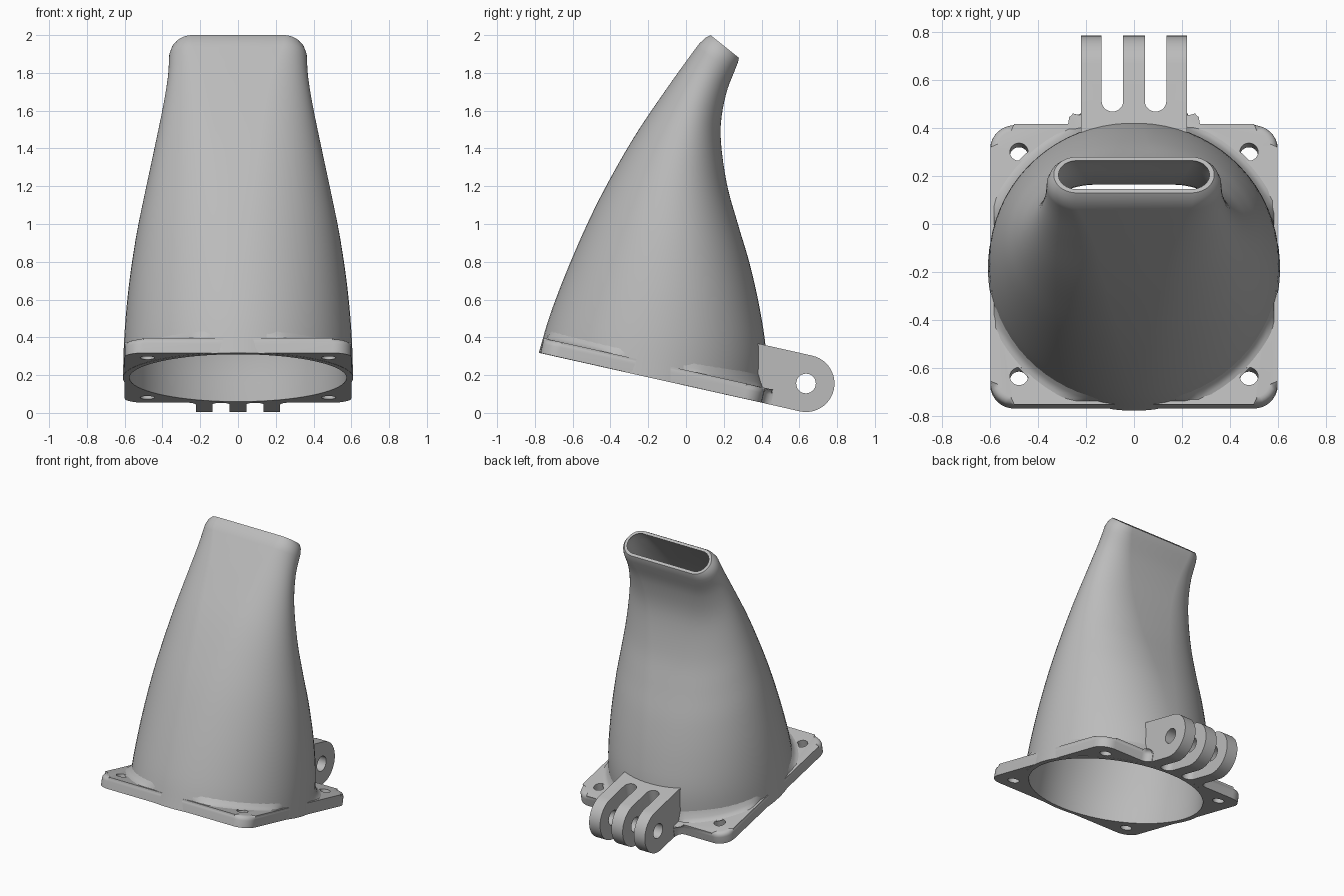
import bpy, bmesh, math
from mathutils import Matrix, Vector

cube = bpy.data.objects.get("Cube")
if cube:
    bpy.data.objects.remove(cube, do_unlink=True)

grey = bpy.data.materials.new("plain_grey")
grey.use_nodes = True
grey.diffuse_color = (0.5, 0.5, 0.5, 1)
grey.node_tree.nodes["Principled BSDF"].inputs["Base Color"].default_value = grey.diffuse_color

# Tilted frame of the mounting face: x across, y along the plate, z out of it
BASE = Matrix.Translation((0, -0.185, 0.186)) @ Matrix.Rotation(math.radians(-12.65), 4, "X")
SIDES = 72


def finish(name, bm, matrix=Matrix()):
    """Turn a bmesh into a grey object."""
    bm.transform(matrix)
    bmesh.ops.recalc_face_normals(bm, faces=bm.faces)
    mesh = bpy.data.meshes.new(name)
    bm.to_mesh(mesh)
    bm.free()
    mesh.materials.append(grey)
    obj = bpy.data.objects.new(name, mesh)
    bpy.context.collection.objects.link(obj)
    return obj


def select(obj):
    bpy.ops.object.select_all(action="DESELECT")
    obj.select_set(True)
    bpy.context.view_layer.objects.active = obj


def smooth(obj):
    select(obj)
    bpy.ops.object.shade_smooth_by_angle(angle=math.radians(32))


def cut(obj, cutters):
    """Subtract each cutter from the object."""
    select(obj)
    for cutter in cutters:
        mod = obj.modifiers.new("cut", "BOOLEAN")
        mod.operation = "DIFFERENCE"
        mod.solver = "EXACT"
        mod.object = cutter
        bpy.ops.object.modifier_apply(modifier=mod.name)


def arc(cx, cy, r, start, end, steps):
    angles = [math.radians(start + (end - start) * i / steps) for i in range(steps + 1)]
    return [(cx + r * math.cos(a), cy + r * math.sin(a)) for a in angles]


def prism(name, outline, low, high, across=False, bevel=0):
    """Extrude an outline out of the plate, or across x."""
    bm = bmesh.new()
    rings = []
    for d in (low, high):
        rings.append([bm.verts.new((d, p, q) if across else (p, q, d)) for p, q in outline])
        bm.faces.new(rings[-1])
    for i in range(len(outline)):
        bm.faces.new((rings[0][i - 1], rings[0][i], rings[1][i], rings[1][i - 1]))
    if bevel:
        top = [bm.edges.get((rings[1][i - 1], rings[1][i])) for i in range(len(outline))]
        bmesh.ops.bevel(bm, geom=top, offset=bevel, segments=4, profile=0.5, affect="EDGES")
    return finish(name, bm, BASE)


def bridge(bm, a, b):
    for i in range(len(a)):
        bm.faces.new((a[i - 1], a[i], b[i], b[i - 1]))


# Duct sections: front y, front z, rear y, rear z, half width
keys = [Vector(k) for k in (
    (-0.78, 0.318, 0.41, 0.052, 0.61),
    (-0.72, 0.52, 0.425, 0.30, 0.602),
    (-0.62, 0.78, 0.395, 0.53, 0.58),
    (-0.50, 1.05, 0.34, 0.78, 0.542),
    (-0.38, 1.28, 0.275, 1.0, 0.497),
    (-0.25, 1.50, 0.215, 1.22, 0.45),
    (-0.10, 1.72, 0.183, 1.48, 0.40),
    (0.0, 1.86, 0.21, 1.68, 0.372),
    (0.07, 1.955, 0.265, 1.83, 0.364))]
sections = []
padded = [2 * keys[0] - keys[1]] + keys + [2 * keys[-1] - keys[-2]]
for a, b, c, d in zip(padded, padded[1:], padded[2:], padded[3:]):
    for step in range(5):
        t = step / 5
        sections.append(0.5 * (2 * b + (c - a) * t + (2 * a - 5 * b + 4 * c - d) * t * t
                               + (3 * b - a - 3 * c + d) * t ** 3))
sections += [keys[-1], Vector((0.105, 1.987, 0.276, 1.858, 0.353)),
             Vector((0.13, 2.0, 0.28, 1.88, 0.335))]


def duct_rings(bm, inset):
    """Rings that blend from a circle to a slot, inset by a share of the wall."""
    rings = []
    for k, (fy, fz, ry, rz, w) in enumerate(sections):
        t = k / (len(sections) - 1)
        wall = inset * (0.035 - 0.015 * t)
        front, rear = Vector((0, fy, fz)), Vector((0, ry, rz))
        mid, axis = (front + rear) / 2, (rear - front).normalized()
        h, w = (rear - front).length / 2 - wall, w - wall
        ring = []
        for i in range(SIDES):
            a = 2 * math.pi * (i + 0.5) / SIDES
            slot = math.copysign(w - h, math.cos(a)) + h * math.cos(a)
            x = (1 - t) * w * math.cos(a) + t * slot
            ring.append(bm.verts.new(mid + axis * h * math.sin(a) + Vector((x, 0, 0))))
        rings.append(ring)
    return rings


# Hollow duct
bm = bmesh.new()
loop = duct_rings(bm, 0) + duct_rings(bm, 1)[::-1]
for i in range(len(loop)):
    bridge(bm, loop[i - 1], loop[i])
smooth(finish("duct", bm))

# Solid core that clears the inside of the duct, reaching below the plate
bm = bmesh.new()
rings = duct_rings(bm, 0.5)
below = BASE.to_3x3() @ Vector((0, 0, -0.1))
rings.insert(0, [bm.verts.new(v.co + below) for v in rings[0]])
for a, b in zip(rings, rings[1:]):
    bridge(bm, a, b)
bm.faces.new(rings[0])
bm.faces.new(rings[-1])
core = finish("core_cutter", bm)

# Mounting plate with rounded corners, flared into the hinge at the back
half, r = 0.6, 0.1
right = (arc(half - r, r - half, r, -90, 0, 8) + arc(half - r, half - r, r, 0, 90, 8)
         + arc(0.275, half + 0.05, 0.05, 270, 180, 6))
outline = right + [(-x, y) for x, y in reversed(right)]
plate = prism("mounting_plate", outline, 0, 0.08, bevel=0.03)
holes = [prism("screw_cutter", arc(sx * 0.48, sy * 0.48, 0.038, 0, 345, 23), -0.1, 0.2)
         for sx in (-1, 1) for sy in (-1, 1)]

# Hinge block, slotted into three lugs with a pin hole
side = [(0.48, 0)] + arc(0.807, 0.15, 0.151, -90, 90, 24) + [(0.48, 0.301)]
hinge = prism("hinge_lugs", side, -0.222, 0.222, across=True)
slots = [prism("slot_cutter", [(x + 0.045, 1.2)] + arc(x, 0.648, 0.045, 0, -180, 14)
               + [(x - 0.045, 1.2)], -0.1, 0.5) for x in (-0.09, 0.09)]
pin = prism("pin_cutter", arc(0.807, 0.15, 0.052, 0, 348, 29), -0.5, 0.5, across=True)

cut(plate, [core] + holes + slots)
cut(hinge, [core, pin] + slots)
smooth(plate)
smooth(hinge)
for helper in [core, pin] + holes + slots:
    bpy.data.objects.remove(helper, do_unlink=True)

# Fillet between plate and duct, kept within the plate edge
bm = bmesh.new()
rows = []
for radius, height in ((0.655, 0.076), (0.632, 0.084), (0.615, 0.1), (0.595, 0.14)):
    row = []
    for i in range(SIDES):
        a = 2 * math.pi * i / SIDES
        reach = min(radius, 0.585 / max(abs(math.cos(a)), abs(math.sin(a))))
        row.append(bm.verts.new((reach * math.cos(a), reach * math.sin(a), height)))
    rows.append(row)
for a, b in zip(rows, rows[1:]):
    bridge(bm, a, b)
smooth(finish("plate_fillet", bm, BASE))
